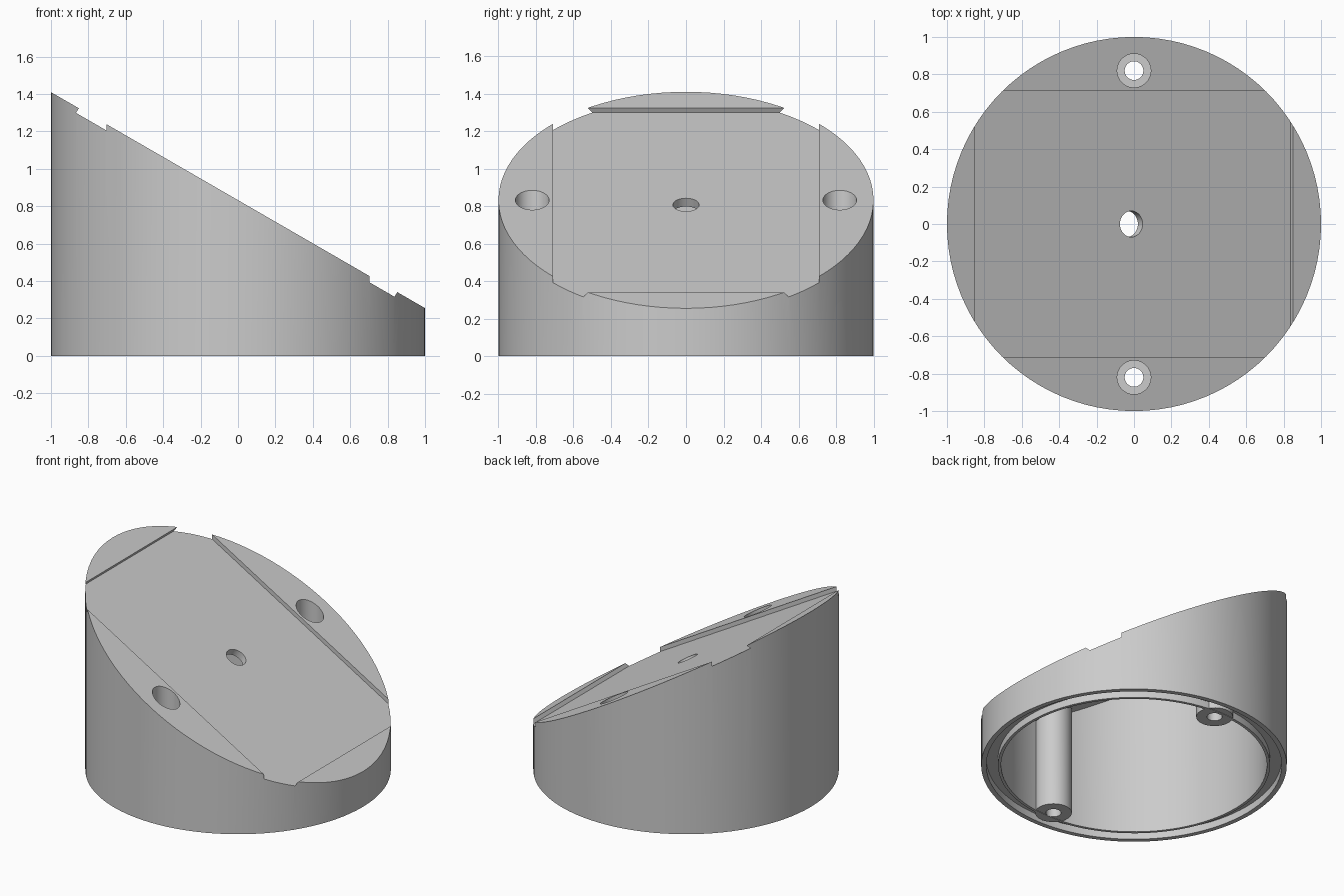
import bpy, bmesh, math
from mathutils import Matrix, Vector

cube = bpy.data.objects.get("Cube")
if cube:
    bpy.data.objects.remove(cube, do_unlink=True)

# Sloped top: frame at its centre, tilted down towards +x
TILT = Matrix.Rotation(math.radians(30), 4, 'Y')
CENTRE = Vector((0, 0, 0.8325))
NORMAL = TILT @ Vector((0, 0, 1))
SLOPE = Matrix.Translation(CENTRE) @ TILT


def finish(name, bm):
    mesh = bpy.data.meshes.new(name)
    bmesh.ops.recalc_face_normals(bm, faces=bm.faces[:])
    bm.to_mesh(mesh)
    bm.free()
    obj = bpy.data.objects.new(name, mesh)
    bpy.context.collection.objects.link(obj)
    return obj


def cylinder(name, radius, low, high, y=0, sides=96, frame=Matrix(), slope_depth=None):
    """Upright cylinder, optionally cut off parallel to the sloped top."""
    bm = bmesh.new()
    place = frame @ Matrix.Translation((0, y, (low + high) / 2))
    bmesh.ops.create_cone(bm, cap_ends=True, segments=sides, radius1=radius,
                          radius2=radius, depth=high - low, matrix=place)
    if slope_depth is not None:
        geom = bm.verts[:] + bm.edges[:] + bm.faces[:]
        cut = bmesh.ops.bisect_plane(bm, geom=geom, plane_co=CENTRE - NORMAL * slope_depth,
                                     plane_no=NORMAL, clear_outer=True)
        rim = [e for e in cut["geom_cut"] if isinstance(e, bmesh.types.BMEdge)]
        bmesh.ops.contextual_create(bm, geom=rim)
    return finish(name, bm)


def combine(target, tool, operation='DIFFERENCE'):
    """Apply a boolean and remove the tool object."""
    mod = target.modifiers.new("combine", 'BOOLEAN')
    mod.operation = operation
    mod.solver = 'EXACT'
    mod.object = tool
    bpy.context.view_layer.update()
    graph = bpy.context.evaluated_depsgraph_get()
    mesh = bpy.data.meshes.new_from_object(target.evaluated_get(graph))
    target.modifiers.clear()
    target.data = mesh
    bpy.data.objects.remove(tool, do_unlink=True)


# Hollow wedge-cut shell
body = cylinder("sloped_base", 1, 0, 2, slope_depth=0)
combine(body, cylinder("cavity", 0.87, -0.2, 2, slope_depth=0.08))

# Seal groove around the bottom rim
groove = cylinder("groove", 0.967, -0.1, 0.05)
combine(groove, cylinder("groove_core", 0.89, -0.2, 0.2))
combine(body, groove)

# Screw posts inside the shell
for y in (-0.82, 0.82):
    combine(body, cylinder("screw_post", 0.12, 0.003, 2, y, 48, slope_depth=0.055), 'UNION')

# Shallow rectangular recess in the sloped top
bm = bmesh.new()
bmesh.ops.create_cube(bm, size=1, matrix=SLOPE @ Matrix.Translation((0, 0, 0.121))
                      @ Matrix.Diagonal((1.966, 1.42, 0.3, 1)))
combine(body, finish("recess", bm))

# Counterbored screw holes
for y in (-0.82, 0.82):
    combine(body, cylinder("counterbore", 0.09, 0.13, 2, y, 48))
    combine(body, cylinder("screw_hole", 0.05, -0.2, 2, y, 32))

# Centre hole, square to the slope
combine(body, cylinder("centre_hole", 0.07, -0.2, 0.2, sides=48, frame=SLOPE))

# Grey finish
grey = bpy.data.materials.new("plain_grey")
grey.use_nodes = True
colour = (0.6, 0.6, 0.6, 1)
grey.diffuse_color = colour
grey.node_tree.nodes["Principled BSDF"].inputs["Base Color"].default_value = colour
body.data.materials.clear()
body.data.materials.append(grey)

bpy.ops.object.select_all(action='DESELECT')
body.select_set(True)
bpy.context.view_layer.objects.active = body
bpy.ops.object.shade_smooth_by_angle(angle=math.radians(25))
